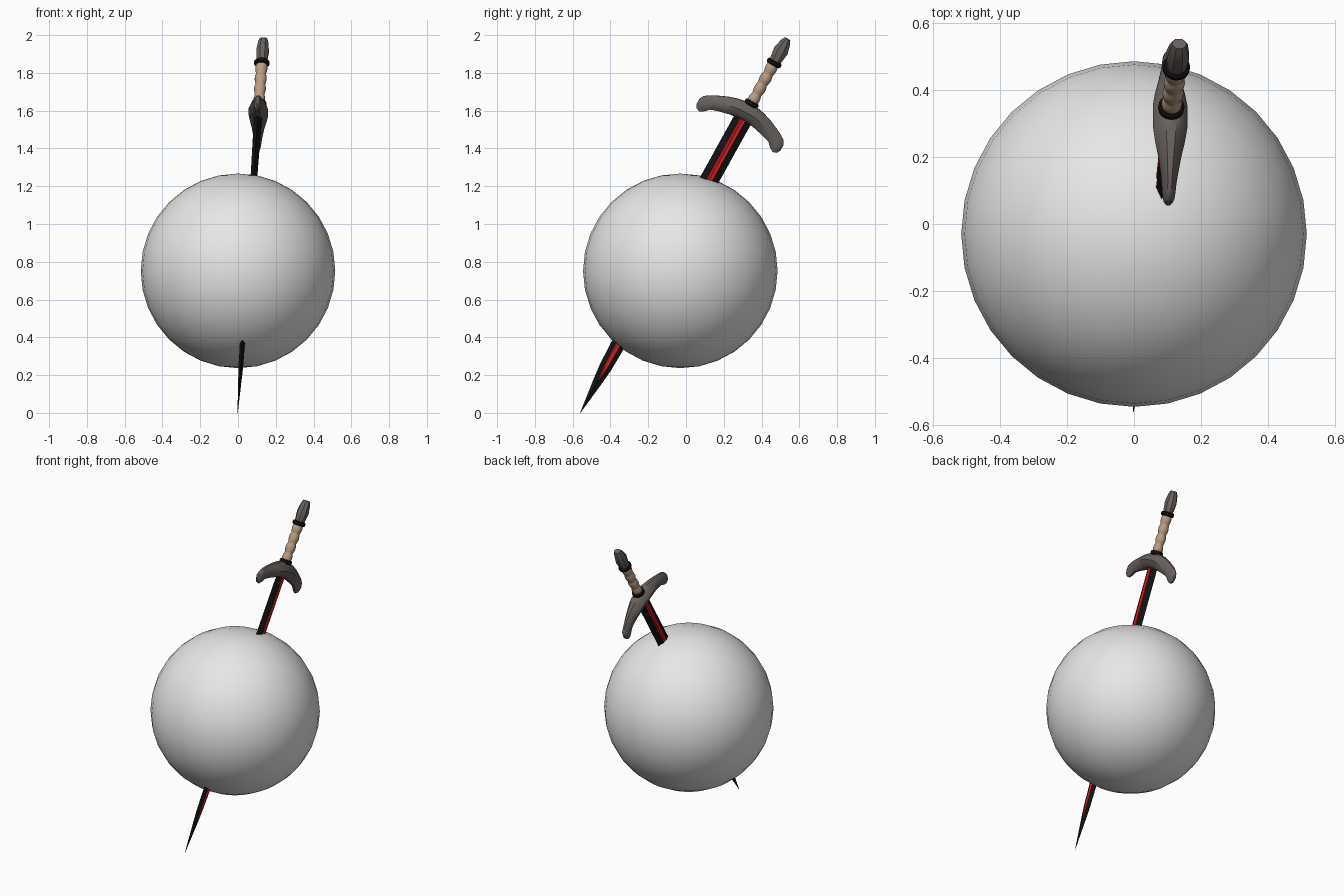
import bpy, math
from mathutils import Vector, Matrix

if "Cube" in bpy.data.objects:
    bpy.data.objects.remove(bpy.data.objects["Cube"])


def material(name, r, g, b):
    m = bpy.data.materials.new(name)
    m.diffuse_color = (r, g, b, 1)
    m.use_nodes = True
    m.node_tree.nodes["Principled BSDF"].inputs["Base Color"].default_value = m.diffuse_color
    return m


STONE = material("light grey", 0.8, 0.8, 0.8)
BLACK = material("black", 0.006, 0.006, 0.007)
RED = material("red", 0.6, 0.012, 0.012)
METAL = material("dark warm grey", 0.14, 0.12, 0.112)
LEATHER = material("tan", 0.5, 0.34, 0.23)

# Sword frame: U = across the blade, V = through its thickness, W = tip to pommel
TIP = Vector((-0.002, -0.56, 0.0))
W = Vector((0.137, 1.10, 1.985)).normalized()
U = Vector((0, W.z, -W.y)).normalized()
V = W.cross(U)
FRAME = Matrix.Translation(TIP) @ Matrix((U, V, W)).transposed().to_4x4()


def loft(name, sections, mats, red_rule=None, smooth=None):
    """Skin equal-length closed sections of (u, v, w) points, capped at both ends."""
    n = len(sections[0])
    verts = [FRAME @ Vector(p) for s in sections for p in s]
    faces = [(i * n + j, i * n + (j + 1) % n, (i + 1) * n + (j + 1) % n, (i + 1) * n + j)
             for i in range(len(sections) - 1) for j in range(n)]
    index = [1 if red_rule and red_rule(i, j) else 0
             for i in range(len(sections) - 1) for j in range(n)] + [0, 0]
    last = (len(sections) - 1) * n
    faces += [tuple(reversed(range(n))), tuple(range(last, last + n))]
    mesh = bpy.data.meshes.new(name)
    mesh.from_pydata(verts, [], faces)
    for m in mats:
        mesh.materials.append(m)
    for p, k in zip(mesh.polygons, index):
        p.material_index = k
    ob = bpy.data.objects.new(name, mesh)
    bpy.context.collection.objects.link(ob)
    bpy.ops.object.select_all(action='DESELECT')
    ob.select_set(True)
    bpy.context.view_layer.objects.active = ob
    bpy.ops.object.mode_set(mode='EDIT')
    bpy.ops.mesh.select_all(action='SELECT')
    bpy.ops.mesh.normals_make_consistent(inside=False)
    bpy.ops.object.mode_set(mode='OBJECT')
    if smooth:
        bpy.ops.object.shade_smooth_by_angle(angle=math.radians(smooth))
    return ob


def ring(w, ru, rv, sides, turn=0.0):
    return [(ru * math.cos(a + turn), rv * math.sin(a + turn), w)
            for a in (2 * math.pi * k / sides for k in range(sides))]


# Pierced ball
bpy.ops.mesh.primitive_uv_sphere_add(segments=32, ring_count=16, radius=0.515,
                                     location=(0, -0.03, 0.752))
ball = bpy.context.object
ball.name = "ball"
ball.data.materials.append(STONE)
bpy.ops.object.shade_smooth()


# Blade: bevelled edges with a shallow red groove on both faces
def blade_section(w, half, thick, groove):
    face = [(half, 0), (groove, thick), (0, thick * 0.7), (-groove, thick)]
    return [(u, v, w) for u, v in face] + [(-u, -v, w) for u, v in face]


blade = [blade_section(*s) for s in (
    (0.0, 0.001, 0.0008, 0.0003), (0.2, 0.026, 0.009, 0.003), (0.28, 0.034, 0.012, 0.011),
    (0.42, 0.038, 0.013, 0.013), (1.4, 0.05, 0.017, 0.016), (1.8, 0.05, 0.021, 0.016))]
loft("blade", blade, [BLACK, RED], lambda i, j: i > 0 and j in (1, 2, 5, 6))

# Crossguard: drooping arms, lofted from end to end
arm = [(0.0, 1.777, 1.868, 0.052), (0.04, 1.775, 1.870, 0.051), (0.08, 1.768, 1.862, 0.045),
       (0.13, 1.756, 1.846, 0.034), (0.175, 1.742, 1.826, 0.026), (0.2, 1.718, 1.814, 0.022),
       (0.222, 1.705, 1.802, 0.020), (0.243, 1.712, 1.786, 0.017), (0.254, 1.73, 1.765, 0.008)]


def guard_section(u, low, high, half):
    mid, h = (low + high) / 2, (high - low) / 2
    shape = [(1, 0), (0.75, 0.6), (0.3, 1), (-0.3, 1), (-0.75, 0.6),
             (-1, 0), (-0.75, -0.6), (-0.3, -1), (0.3, -1), (0.75, -0.6)]
    return [(u, half * a, mid + h * b) for a, b in shape]


full = [(-u, a, b, c) for u, a, b, c in reversed(arm[1:])] + arm
loft("crossguard", [guard_section(*s) for s in full], [METAL], smooth=40)

# Wrapped grip with rounded bulges
grip = []
for k in range(33):
    f = k / 32
    r = 0.0245 + 0.006 * abs(math.sin(math.pi * 4 * f)) + 0.002 * f
    grip.append(ring(1.87 + 0.25 * f, r, r, 16))
loft("grip", grip, [LEATHER], smooth=60)


# Black collars at both ends of the grip
def collar(name, w, r):
    prof = [(-0.013, 0.85), (-0.007, 1), (0.007, 1), (0.013, 0.85)]
    loft(name, [ring(w + d, r * s, r * s, 16) for d, s in prof], [BLACK], smooth=40)


collar("guard_collar", 1.876, 0.039)
collar("pommel_collar", 2.122, 0.041)

# Faceted pommel
pommel = [ring(w, a, b, 8, math.pi / 8) for w, a, b in (
    (2.125, 0.032, 0.030), (2.15, 0.036, 0.031), (2.195, 0.043, 0.036),
    (2.245, 0.03, 0.029), (2.268, 0.018, 0.022))]
loft("pommel", pommel, [METAL], smooth=25)
